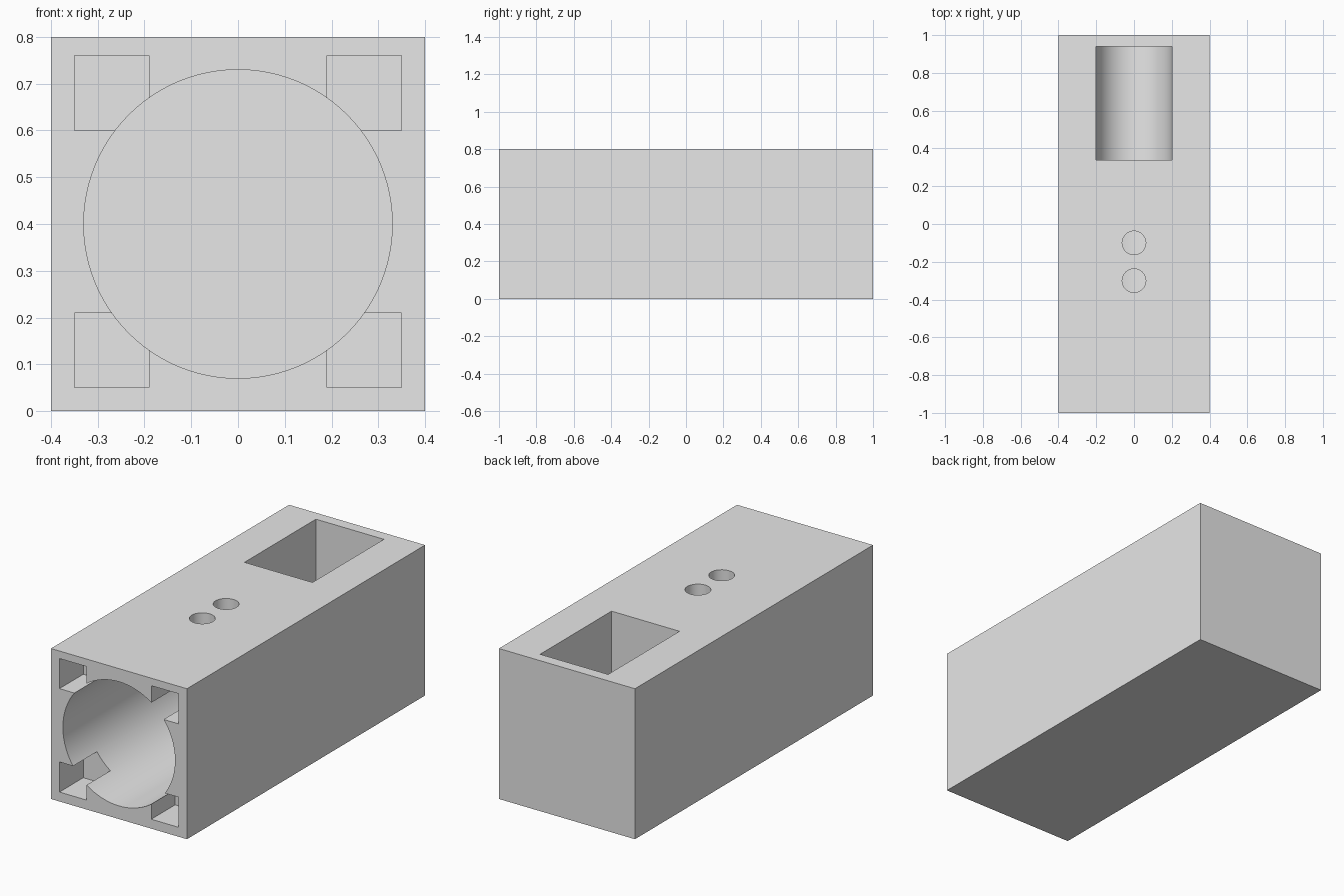
import bpy
import bmesh
from math import cos, sin, pi, radians
from mathutils import Matrix, Vector

if "Cube" in bpy.data.objects:
    bpy.data.objects.remove(bpy.data.objects["Cube"], do_unlink=True)

grey = bpy.data.materials.new("plain grey")
grey.use_nodes = True
grey.diffuse_color = (0.8, 0.8, 0.8, 1)
grey.node_tree.nodes["Principled BSDF"].inputs["Base Color"].default_value = (0.8, 0.8, 0.8, 1)


def prism(name, outline, start, end):
    """Extrude an x-z outline along y."""
    bm = bmesh.new()
    face = bm.faces.new([bm.verts.new((x, start, z)) for x, z in outline])
    extruded = bmesh.ops.extrude_face_region(bm, geom=[face])["geom"]
    moved = [g for g in extruded if isinstance(g, bmesh.types.BMVert)]
    bmesh.ops.translate(bm, verts=moved, vec=(0, end - start, 0))
    bmesh.ops.recalc_face_normals(bm, faces=bm.faces)
    mesh = bpy.data.meshes.new(name)
    bm.to_mesh(mesh)
    bm.free()
    mesh.materials.append(grey)
    obj = bpy.data.objects.new(name, mesh)
    bpy.context.collection.objects.link(obj)
    return obj


def rectangle(x0, x1, z0, z1):
    return [(x0, z0), (x1, z0), (x1, z1), (x0, z1)]


def arc(radius, z, first, last, steps):
    angles = [first + (last - first) * i / steps for i in range(steps + 1)]
    return [(radius * cos(a), z + radius * sin(a)) for a in angles]


# Outer block
body = prism("housing_block", rectangle(-0.4, 0.4, 0, 0.8), -1, 1)

# Long round bore from the front
cutters = [prism("bore_cutter", arc(0.33, 0.4, 0, 2 * pi, 96)[:-1], -1.1, 0.2)]

# Shallow square pockets in the front corners
for side in (-1, 1):
    for low, high in ((0.05, 0.21), (0.60, 0.76)):
        x0, x1 = sorted((side * 0.19, side * 0.35))
        cutters.append(prism("pocket_cutter", rectangle(x0, x1, low, high), -1.1, -0.8))

# Round-bottomed slot open at the top
slot = arc(0.2, 0.4, pi, 2 * pi, 32) + [(0.2, 0.9), (-0.2, 0.9)]
cutters.append(prism("slot_cutter", slot, 0.34, 0.94))

# Two round holes from the top into the bore
for y in (-0.3, -0.1):
    hole = prism("hole_cutter", arc(0.0625, 0, 0, 2 * pi, 48)[:-1], -0.2, 0.2)
    hole.data.transform(Matrix.Translation(Vector((0, y, 0.75))) @ Matrix.Rotation(pi / 2, 4, "X"))
    cutters.append(hole)

# Cut everything out of the block
bpy.ops.object.select_all(action="DESELECT")
bpy.context.view_layer.objects.active = body
body.select_set(True)
for cutter in cutters:
    cutter.hide_render = True
    cut = body.modifiers.new("cut", "BOOLEAN")
    cut.operation = "DIFFERENCE"
    cut.solver = "EXACT"
    cut.object = cutter
    bpy.ops.object.modifier_apply(modifier=cut.name)
    bpy.data.objects.remove(cutter, do_unlink=True)

bpy.ops.object.shade_smooth_by_angle(angle=radians(20))
